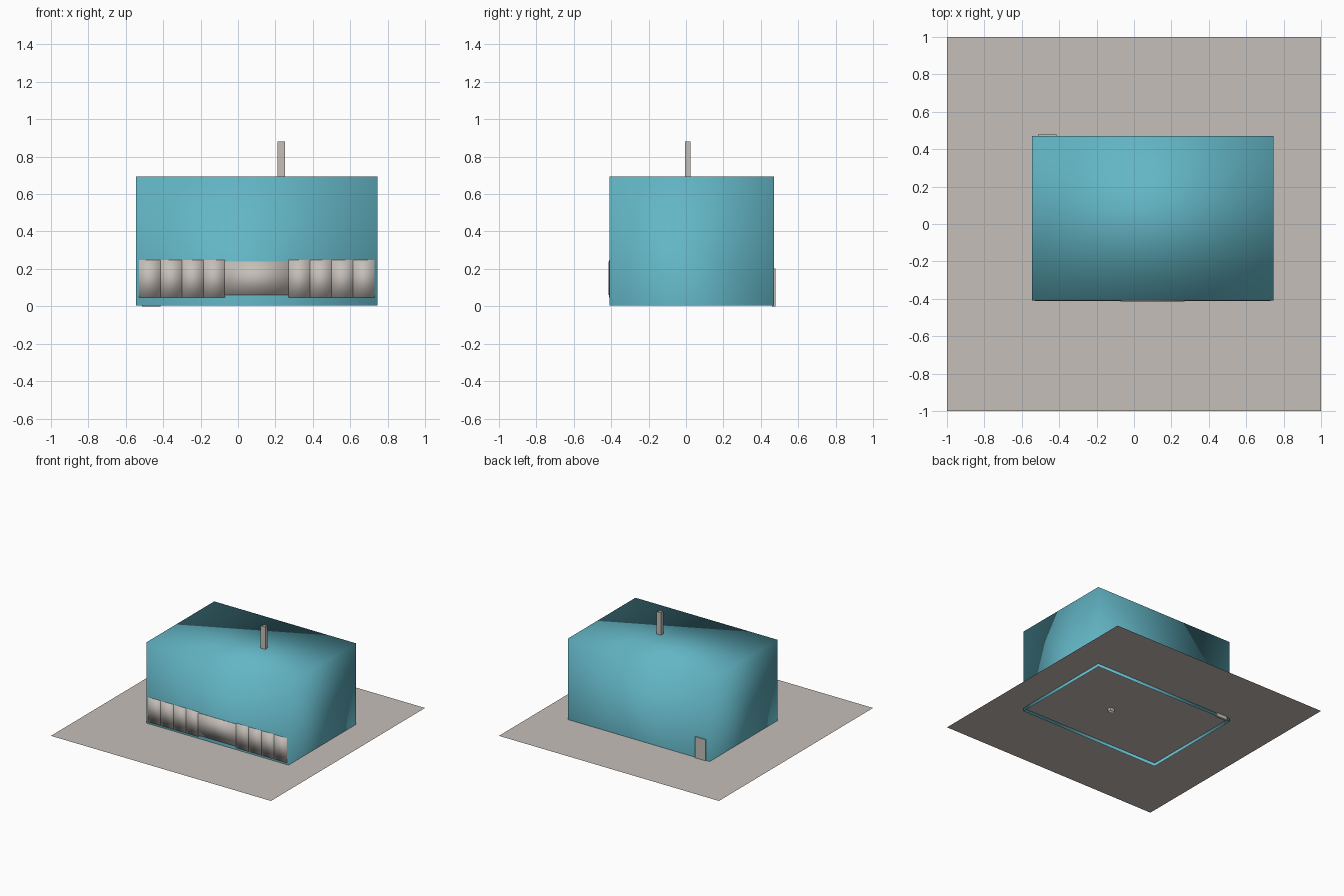
import bpy, bmesh

if "Cube" in bpy.data.objects:
    bpy.data.objects.remove(bpy.data.objects["Cube"])


def material(name, rgb):
    m = bpy.data.materials.new(name)
    m.diffuse_color = (*rgb, 1)
    m.use_nodes = True
    m.node_tree.nodes["Principled BSDF"].inputs["Base Color"].default_value = m.diffuse_color
    return m


TEAL = material("teal", (0.125, 0.465, 0.56))
GREY = material("warm_grey", (0.56, 0.52, 0.485))
GROUND_Z = 0.03  # walls run slightly below the ground sheet


def finish(name, bm, mat, smooth=False):
    mesh = bpy.data.meshes.new(name)
    bm.to_mesh(mesh)
    bm.free()
    mesh.materials.append(mat)
    for p in mesh.polygons:
        p.use_smooth = smooth
    ob = bpy.data.objects.new(name, mesh)
    bpy.context.collection.objects.link(ob)


def box(name, lo, hi, mat, smooth=False, open_base=False, open_top=False):
    """Box between two corners, optionally without its base or top face."""
    bm = bmesh.new()
    bmesh.ops.create_cube(bm, size=1)
    for v in bm.verts:
        v.co = [l + (c + 0.5) * (h - l) for l, h, c in zip(lo, hi, v.co)]
    bm.normal_update()
    gone = [f for f in bm.faces if (open_base and f.normal.z < -0.9)
            or (open_top and f.normal.z > 0.9)]
    if gone:
        bmesh.ops.delete(bm, geom=gone, context='FACES_ONLY')
    finish(name, bm, mat, smooth)


# Ground sheet
bm = bmesh.new()
bmesh.ops.create_grid(bm, x_segments=1, y_segments=1, size=1)
for v in bm.verts:
    v.co.z = GROUND_Z
finish("ground_sheet", bm, GREY)

# Building body without a floor, and an open chimney tube running down through it
box("building_shell", (-0.545, -0.408, 0.003), (0.745, 0.47, 0.695), TEAL,
    smooth=True, open_base=True)
box("chimney", (0.21, -0.006, 0.003), (0.252, 0.024, 0.88), GREY,
    open_base=True, open_top=True)

# Wide front door with four panels on each side, set in the front wall
box("front_door", (-0.072, -0.415, 0.06), (0.27, -0.401, 0.24), GREY, True)
W = 0.115
for side, x0 in (("left", -0.53), ("right", 0.27)):
    for i in range(4):
        box(f"{side}_front_panel_{i + 1}", (x0 + i * W, -0.411, 0.046),
            (x0 + (i + 1) * W, -0.403, 0.248), GREY, True)

# Back door, set in the rear wall
box("back_door", (-0.512, 0.461, 0.0), (-0.415, 0.479, 0.203), GREY)
